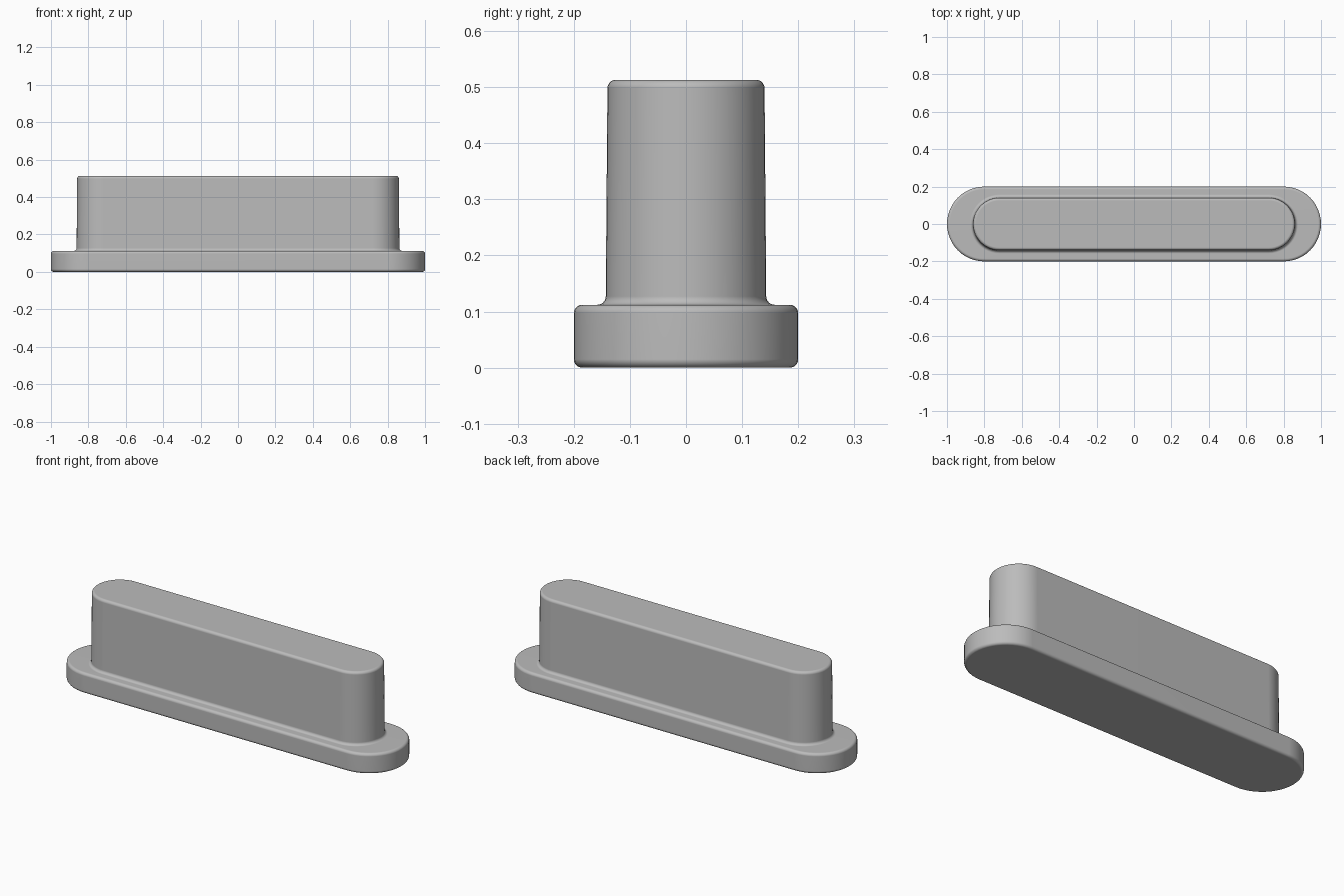
import bpy, bmesh
from math import sin, cos, pi, radians

cube = bpy.data.objects.get("Cube")
if cube:
    bpy.data.objects.remove(cube)

mat = bpy.data.materials.new("plain_grey")
grey = (0.5, 0.5, 0.5, 1)
mat.diffuse_color = grey
mat.use_nodes = True
mat.node_tree.nodes["Principled BSDF"].inputs["Base Color"].default_value = grey

ARC = 24       # segments in each rounded end
ROUND = 6      # segments in each edge rounding
R = 0.015      # edge rounding radius


def rounding(r, z, start, end):
    """Quarter circle in the (radius, height) profile, centred on (r, z)."""
    angles = [radians(start + (end - start) * i / ROUND) for i in range(ROUND + 1)]
    return [(r + R * cos(a), z + R * sin(a)) for a in angles]


def slot_ring(bm, centre, radius, z):
    """Horizontal outline with two straight sides and rounded ends."""
    ring = []
    for side, turn in ((1, -pi / 2), (-1, pi / 2)):
        for i in range(ARC + 1):
            a = turn + pi * i / ARC
            ring.append(bm.verts.new((side * centre + radius * cos(a), radius * sin(a), z)))
    return ring


# Flange outline with rounded lower and upper edges
flange = rounding(0.2 - R, R, -90, 0) + rounding(0.2 - R, 0.112 - R, 0, 90)
# Tapered body: concave foot, then rounded top edge
body = rounding(0.143 + R, 0.112 + R, 270, 180) + rounding(0.14 - R, 0.513 - R, 0, 90)

bm = bmesh.new()
rings = [slot_ring(bm, 0.8, r, z) for r, z in flange]
rings += [slot_ring(bm, 0.72, r, z) for r, z in body]
for low, high in zip(rings, rings[1:]):
    n = len(low)
    for i in range(n):
        j = (i + 1) % n
        bm.faces.new((low[i], low[j], high[j], high[i]))
bm.faces.new(rings[0][::-1])
bm.faces.new(rings[-1])

mesh = bpy.data.meshes.new("flanged_block")
bm.to_mesh(mesh)
bm.free()
mesh.materials.append(mat)
block = bpy.data.objects.new("flanged_block", mesh)
bpy.context.collection.objects.link(block)

# Smooth roundings with clean flat faces
bpy.context.view_layer.objects.active = block
block.select_set(True)
bpy.ops.object.shade_smooth_by_angle(angle=radians(30))
weighted = block.modifiers.new("flat_face_normals", 'WEIGHTED_NORMAL')
weighted.keep_sharp = True
